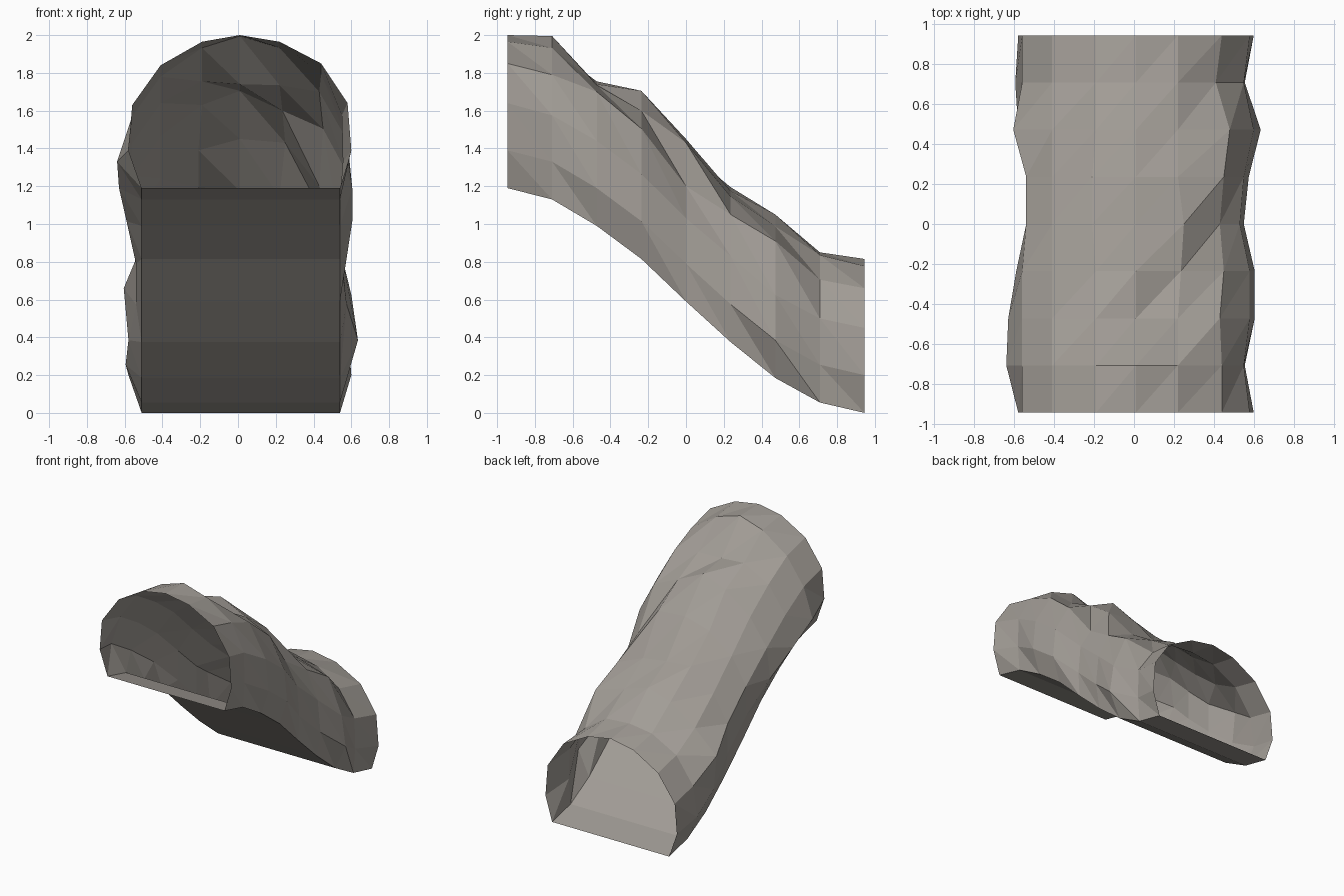
import bpy
import bmesh

cube = bpy.data.objects.get("Cube")
if cube:
    bpy.data.objects.remove(cube, do_unlink=True)

# Stone colour
stone = bpy.data.materials.new("warm grey stone")
stone.use_nodes = True
colour = (0.36, 0.335, 0.305, 1)
stone.diffuse_color = colour
stone.node_tree.nodes["Principled BSDF"].inputs["Base Color"].default_value = colour

# Arch profile from the right floor edge, over the crown, to the left floor edge
arch = [(-.51, 0), (-.58, .2), (-.56, .44), (-.41, .65), (-.19, .775), (.01, .81),
        (.22, .775), (.44, .66), (.58, .45), (.6, .2), (.54, 0)]
floor_height = [1.19, 1.13, .99, .815, .59, .375, .185, .055, 0]
crown_height = [.81, .865, .75, .89, .86, .8, .865, .795, .815]
right_wall = [-.58, -.64, -.63, -.59, -.54, -.54, -.58, -.595, -.58]
left_wall = [.6, .555, .605, .605, .55, .575, .635, .555, .6]

# Rock bulges and dents: (ring, profile point) -> (x, height above floor)
rock = {(2, 4): (-.19, .765), (4, 4): (-.21, .8), (5, 4): (-.21, .82),
        (3, 6): (.235, .785), (4, 6): (.25, .84), (2, 7): (.43, .71),
        (3, 7): (.45, .69), (4, 7): (.43, .61), (5, 7): (.45, .675),
        (6, 7): (.48, .725), (7, 7): (.41, .65), (7, 6): (.22, .78),
        (1, 8): (.55, .445), (4, 8): (.53, .44), (5, 8): (.55, .455),
        (6, 8): (.6, .44), (7, 8): (.55, .445), (6, 2): (-.605, .475),
        (4, 2): (-.54, .44), (5, 2): (-.54, .44)}
RINGS = len(floor_height)
LENGTH = 1.89


def profile_point(ring, i):
    x, h = arch[i]
    if i == 1:
        x = right_wall[ring]
    elif i == 9:
        x = left_wall[ring]
    elif i == 5:
        h = crown_height[ring]
    elif i in (4, 6):
        h += (crown_height[ring] - arch[5][1]) * .5
    return rock.get((ring, i), (x, h))


# Open passage: one sloping shell of arched rings closed below by a flat floor
bm = bmesh.new()
rings = []
for r in range(RINGS):
    y = LENGTH * (r / (RINGS - 1) - .5)
    ring = []
    for i in range(len(arch)):
        x, h = profile_point(r, i)
        ring.append(bm.verts.new((x, y, floor_height[r] + h)))
    rings.append(ring)

for near, far in zip(rings, rings[1:]):
    for i in range(len(arch)):
        k = (i + 1) % len(arch)
        bm.faces.new((near[i], near[k], far[k]))
        bm.faces.new((near[i], far[k], far[i]))

bm.normal_update()
crown_face = max(bm.faces, key=lambda f: f.calc_center_median().z)
if crown_face.normal.z < 0:
    bmesh.ops.reverse_faces(bm, faces=bm.faces[:])

mesh = bpy.data.meshes.new("sloping_tunnel")
bm.to_mesh(mesh)
bm.free()
mesh.materials.append(stone)
tunnel = bpy.data.objects.new("sloping_tunnel", mesh)
bpy.context.collection.objects.link(tunnel)
